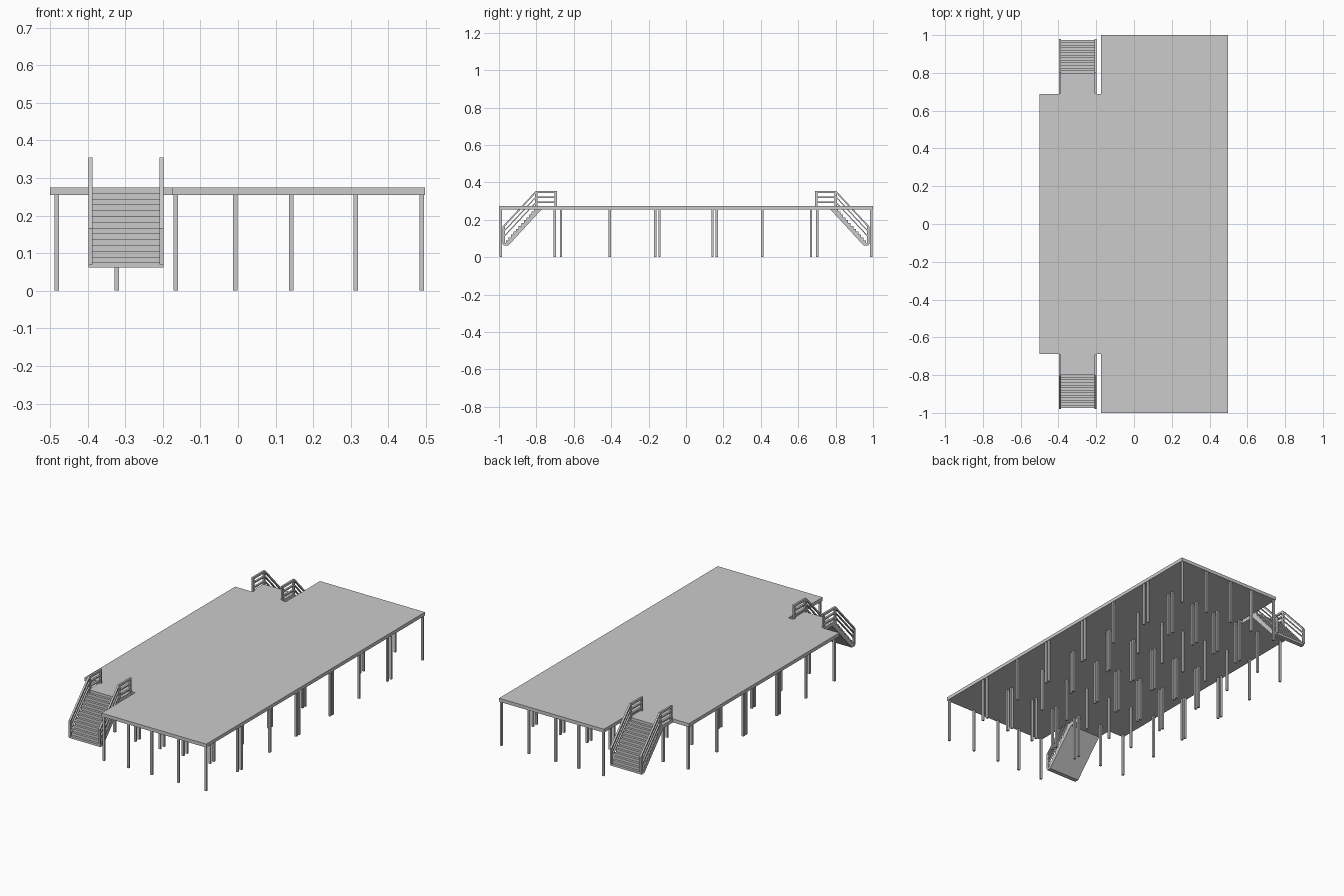
import bpy, bmesh
from mathutils import Vector

if "Cube" in bpy.data.objects:
    bpy.data.objects.remove(bpy.data.objects["Cube"])


def prism(name, pts, offset):
    """Extrude a closed 3D outline by an offset vector."""
    bm = bmesh.new()
    face = bm.faces.new([bm.verts.new(p) for p in pts])
    ext = bmesh.ops.extrude_face_region(bm, geom=[face])
    verts = [g for g in ext["geom"] if isinstance(g, bmesh.types.BMVert)]
    bmesh.ops.translate(bm, verts=verts, vec=Vector(offset))
    bmesh.ops.recalc_face_normals(bm, faces=bm.faces)
    me = bpy.data.meshes.new(name)
    bm.to_mesh(me)
    bm.free()
    ob = bpy.data.objects.new(name, me)
    bpy.context.collection.objects.link(ob)
    return ob


def box(name, x0, x1, y0, y1, z0, z1):
    return prism(name, [(x0, y0, z0), (x1, y0, z0), (x1, y1, z0), (x0, y1, z0)],
                 (0, 0, z1 - z0))


# Deck: long platform with a shorter wing on the left
TOP, UNDER = 0.275, 0.255
outline = [(-0.175, -1), (0.497, -1), (0.497, 1), (-0.175, 1),
           (-0.175, 0.688), (-0.5, 0.688), (-0.5, -0.688), (-0.175, -0.688)]
prism("deck", [(x, y, UNDER) for x, y in outline], (0, 0, TOP - UNDER))

# Legs: doubled rows where deck modules meet
rows = [0.142, 0.165, 0.408, 0.668, 0.702, 0.99]
columns = [-0.482, -0.322, -0.165, -0.007, 0.141, 0.313, 0.489]
R = 0.006
for x in columns:
    for row in rows:
        if x < -0.175 and row > 0.68:
            continue
        for y in (-row, row):
            box("leg", x - R, x + R, y - R, y + R, 0, UNDER)

# Stairs at both ends of the wing
X0, X1, RAIL = -0.398, -0.198, 0.011
STEPS, Y_TOP, Y_END, Z_END = 13, 0.80, 0.975, 0.075
run, rise = (Y_END - Y_TOP) / STEPS, (TOP - Z_END) / STEPS
for s, end in ((-1, "front"), (1, "back")):
    # Landing, stepped flight and sloping underside in one profile
    prof = [(0.688, UNDER), (0.688, TOP)]
    for i in range(STEPS):
        y, z = Y_TOP + i * run, TOP - i * rise
        prof += [(y, z), (y, z - rise)]
    prof += [(Y_END, Z_END), (Y_END, 0.062), (0.95, 0.062), (0.772, UNDER)]
    prism(end + "_stairs", [(X0, s * y, z) for y, z in prof], (X1 - X0, 0, 0))

    for side, x in (("left", X0), ("right", X1 - RAIL)):
        # Three bent handrails: level over the landing, then sloping
        for z, t in ((0.355, 0.012), (0.325, 0.008), (0.297, 0.008)):
            path = [(0.69, z), (0.803, z), (0.98, z - 0.19)]
            pts = path + [(y, zz - t) for y, zz in reversed(path)]
            prism(f"{end}_{side}_rail", [(x, s * y, zz) for y, zz in pts], (RAIL, 0, 0))
        # Posts
        for y, z0, z1 in ((0.696, UNDER, 0.35), (0.80, 0.25, 0.35), (0.974, 0.07, 0.165)):
            box(f"{end}_{side}_post", x, x + RAIL, s * y - R, s * y + R, z0, z1)
